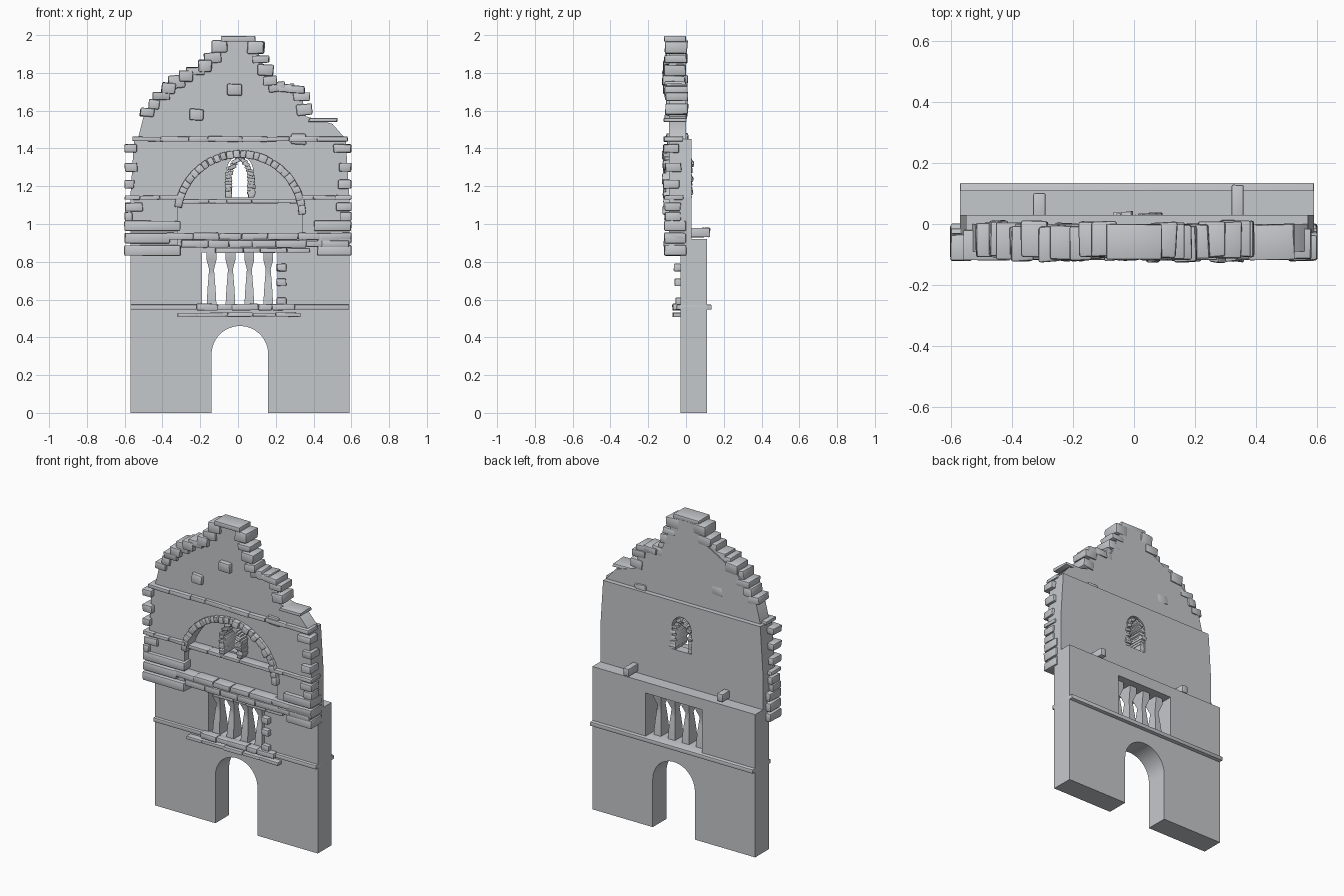
import bpy, bmesh, math, random
from mathutils import Vector, Matrix

random.seed(4)
cube = bpy.data.objects.get("Cube")
if cube:
    bpy.data.objects.remove(cube)

# Main lines of the building
MIDDLE, HALF_WIDTH, EAVES_HALF = 0.01, 0.58, 0.56
LEDGE, BELT, STOREY, SILL, CORNICE, TOP = 0.56, 0.88, 0.92, 1.14, 1.45, 1.97
STONE_FRONT, FRONT, FACE, REAR = -0.115, -0.09, -0.03, 0.11

GREY = (0.56, 0.58, 0.6, 1)
material = bpy.data.materials.new("grey stone")
material.use_nodes = True
material.diffuse_color = GREY
material.node_tree.nodes["Principled BSDF"].inputs["Base Color"].default_value = GREY


def finish(name, bm):
    bmesh.ops.recalc_face_normals(bm, faces=bm.faces)
    mesh = bpy.data.meshes.new(name)
    bm.to_mesh(mesh)
    bm.free()
    mesh.materials.append(material)
    obj = bpy.data.objects.new(name, mesh)
    bpy.context.collection.objects.link(obj)
    bpy.ops.object.select_all(action="DESELECT")
    bpy.context.view_layer.objects.active = obj
    obj.select_set(True)
    bpy.ops.object.shade_smooth_by_angle(angle=math.radians(35))


def wall(name, outline, front, back):
    """Extrude an (x, z) outline between two depths."""
    bm = bmesh.new()
    face = bm.faces.new([bm.verts.new((x, front, z)) for x, z in outline])
    new = bmesh.ops.extrude_face_region(bm, geom=[face])["geom"]
    moved = [v for v in new if isinstance(v, bmesh.types.BMVert)]
    bmesh.ops.translate(bm, vec=(0, back - front, 0), verts=moved)
    finish(name, bm)


def mirrored(half):
    """Complete a right-hand outline with its mirror image."""
    right = [(MIDDLE + x, z) for x, z in half]
    left = [(MIDDLE - x, z) for x, z in reversed(half)]
    return right + left


def half_arch(radius, spring, rise, steps=10):
    """Arch points from the crown down to the right-hand springing."""
    angles = [math.pi / 2 * (i + 0.5) / steps for i in range(steps)]
    curve = [(radius * math.sin(a), spring + rise * math.cos(a)) for a in angles]
    return curve + [(radius, spring)]


def stone(bm, x, z, width, height, front=STONE_FRONT, back=0.0, turn=0.0, rough=0.09):
    """Add one worn, slightly crooked block."""
    size = Vector((width, back - front, height))
    block = bmesh.new()
    bmesh.ops.create_cube(block, size=1)
    for v in block.verts:
        v.co = [c * s * (1 + random.uniform(-rough, rough)) for c, s in zip(v.co, size)]
    bmesh.ops.bevel(block, geom=block.edges[:], offset=min(size) / 7,
                    segments=2, profile=0.5, affect="EDGES")
    depth = (front + back) / 2 + random.uniform(-rough, rough) * size.y
    block.transform(Matrix.Translation((x, depth, z)) @ Matrix.Rotation(turn, 4, "Y"))
    mesh = bpy.data.meshes.new("block")
    block.to_mesh(mesh)
    block.free()
    bm.from_mesh(mesh)
    bpy.data.meshes.remove(mesh)


def course(name, left, right, z, height, count, front=STONE_FRONT):
    """Lay a horizontal row of stones with uneven lengths."""
    bm = bmesh.new()
    step = (right - left) / count
    joints = [left + step * (i + random.uniform(-0.2, 0.2)) for i in range(1, count)]
    for a, b in zip([left] + joints, joints + [right]):
        stone(bm, (a + b) / 2, z, b - a, height * random.uniform(0.9, 1.2), front, FACE / 2,
              random.uniform(-0.02, 0.02), rough=0.04)
    finish(name, bm)


def edge_stones(name, points, spacing=0.06):
    """Set uneven stones along a broken outline."""
    bm = bmesh.new()
    for start, end in zip(points, points[1:]):
        a, b = Vector(start), Vector(end)
        count = max(1, round((b - a).length / spacing))
        for i in range(count):
            spot = a.lerp(b, (i + 0.5) / count)
            stone(bm, spot.x, spot.y, random.uniform(0.05, 0.1), random.uniform(0.04, 0.07),
                  turn=random.uniform(-0.15, 0.15))
    finish(name, bm)


# Ground storey with arched doorway
wall("lower_wall", mirrored(half_arch(0.15, 0.31, 0.15) + [
    (0.15, 0), (HALF_WIDTH, 0), (HALF_WIDTH, LEDGE)]), FACE, REAR)

# Ledge running round the wall
ledge = bmesh.new()
stone(ledge, MIDDLE, LEDGE, HALF_WIDTH * 2, 0.026, -0.05, 0.135, rough=0)
finish("ledge", ledge)
course("ledge_lower_stones", -0.32, 0.33, LEDGE - 0.04, 0.02, 5, front=-0.07)
course("ledge_face_stones", -0.22, 0.3, LEDGE, 0.03, 5, front=-0.07)

# Middle storey with gallery opening
wall("middle_wall", mirrored([(0.2, 0.85), (0.2, LEDGE), (HALF_WIDTH, LEDGE),
                              (HALF_WIDTH, STOREY)]), FACE, REAR)
gallery = bmesh.new()
for height in (LEDGE + 0.03, 0.69, 0.77):
    stone(gallery, 0.23, height, 0.05, 0.04, -0.06)
finish("gallery_edge_stones", gallery)

# Balusters: stacked square rings, deeper than wide
ring_sizes = (0.026, 0.024, 0.021, 0.017, 0.013, 0.026, 0.026)
corners = ((-1, -1), (1, -1), (1, 1), (-1, 1))
for number in range(4):
    x = MIDDLE + (number - 1.5) / 10
    bm = bmesh.new()
    rings = [[bm.verts.new((x + across * r, 0.02 + along * r * 1.7, LEDGE + level / 20))
              for across, along in corners] for level, r in enumerate(ring_sizes)]
    for low, high in zip(rings, rings[1:]):
        for k in range(4):
            bm.faces.new((low[k], low[k - 1], high[k - 1], high[k]))
    bm.faces.new(rings[0])
    bm.faces.new(rings[-1])
    finish(f"baluster_{number + 1}", bm)

# Upper storey: thin back wall with a narrow window
wall("window_base_wall", mirrored([(HALF_WIDTH, STOREY), (HALF_WIDTH, SILL)]), FACE, -FACE)
wall("window_wall", mirrored(half_arch(0.07, 1.28, 0.08) + [
    (0.07, SILL), (HALF_WIDTH, SILL), (EAVES_HALF, CORNICE)]), FACE, -FACE)

# Upper storey: front layer with a wide arched recess
recess, spring = 0.33, 1.04
wall("recess_wall", mirrored(half_arch(recess, spring, recess, 16) + [
    (recess, BELT), (HALF_WIDTH, BELT), (HALF_WIDTH, SILL), (EAVES_HALF, CORNICE)]), FRONT, FACE)
wall("recess_parapet", mirrored([(recess, BELT), (recess, SILL - 0.02)]), FRONT / 2, FACE)
course("recess_sill", -0.3, recess, SILL - 0.02, 0.02, 5, front=FRONT)

# Stones round the wide arch
arch = bmesh.new()
arch_count = 27
for i in range(arch_count):
    angle = math.pi * (i + 1) / (arch_count + 2)
    stone(arch, MIDDLE + recess * math.cos(angle), spring + recess * math.sin(angle),
          random.uniform(0.03, 0.05), 0.04, turn=math.pi / 2 - angle)
finish("arch_stones", arch)

# Stones framing the window, closing to a point
frame = bmesh.new()
jamb_count = 12
for side in (-1, 1):
    for i in range(jamb_count):
        rise = i / jamb_count
        reach = 0.06 - 0.05 * max(0, rise * 2 - 1) ** 1.5
        stone(frame, MIDDLE + side * reach, SILL + 0.01 + rise / 5, random.uniform(0.03, 0.045),
              0.02, FRONT, -FACE, side * rise / 2)
stone(frame, MIDDLE, 1.36, 0.05, 0.05, FRONT)
finish("window_stones", frame)

# Broken gable
gable_right = [(0.57, CORNICE), (0.5, 1.53), (0.36, 1.57), (0.33, 1.71), (0.18, 1.73),
               (0.11, 1.9), (0.08, TOP)]
gable_left = [(-0.08, TOP), (-0.15, 1.85), (-0.35, 1.74), (-0.5, 1.57), (-0.53, CORNICE)]
wall("gable_wall", gable_right + gable_left, FRONT, 0)
edge_stones("gable_left_stones", gable_right[2:])
edge_stones("gable_right_stones", gable_left[:-1])
extra = bmesh.new()
stone(extra, 0, TOP + 0.01, 0.18, 0.03, rough=0.03)
stone(extra, 0.45, 1.55, 0.15, 0.02)
for x, z in ((-0.02, 1.71), (-0.22, 1.58), (0.32, CORNICE)):
    stone(extra, x, z, 0.08, 0.06, turn=random.uniform(-0.1, 0.1))
finish("gable_face_stones", extra)

# Horizontal bands across the front
course("cornice_stones", -EAVES_HALF, HALF_WIDTH, CORNICE, 0.024, 8)
course("right_string_course", -0.6, -0.3, SILL, 0.022, 3)
course("left_string_course", 0.32, 0.6, SILL, 0.022, 3)
course("upper_belt", -0.38, 0.6, STOREY + 0.015, 0.034, 7)
course("lower_belt", -0.3, 0.59, BELT + 0.015, 0.036, 7)
course("belt_foot", -0.12, 0.38, BELT - 0.02, 0.024, 4, front=FRONT)

# Large corner stones, then small ones up the sides
for side, name in ((-1, "right"), (1, "left")):
    corner, edge = bmesh.new(), bmesh.new()
    for row in range(3):
        length = random.uniform(0.2, 0.26) - side * 0.04
        stone(corner, side * (0.6 - length / 2), 0.86 + row * 0.065, length, 0.055, rough=0.03)
    finish(name + "_corner_stones", corner)
    for z in (spring, SILL - 0.05, SILL + 0.07, 1.3, 1.4):
        length = random.uniform(0.04, 0.1)
        stone(edge, side * (0.6 - length / 2), z, length, 0.045, back=FACE)
    finish(name + "_side_stones", edge)

# Beam ends resting on the back ledge
for name, x, back in (("right", -0.31, 0.1), ("left", 0.34, 0.13)):
    beam = bmesh.new()
    stone(beam, x, STOREY + 0.035, 0.04, 0.05, 0, back, rough=0.03)
    finish(name + "_beam_end", beam)
